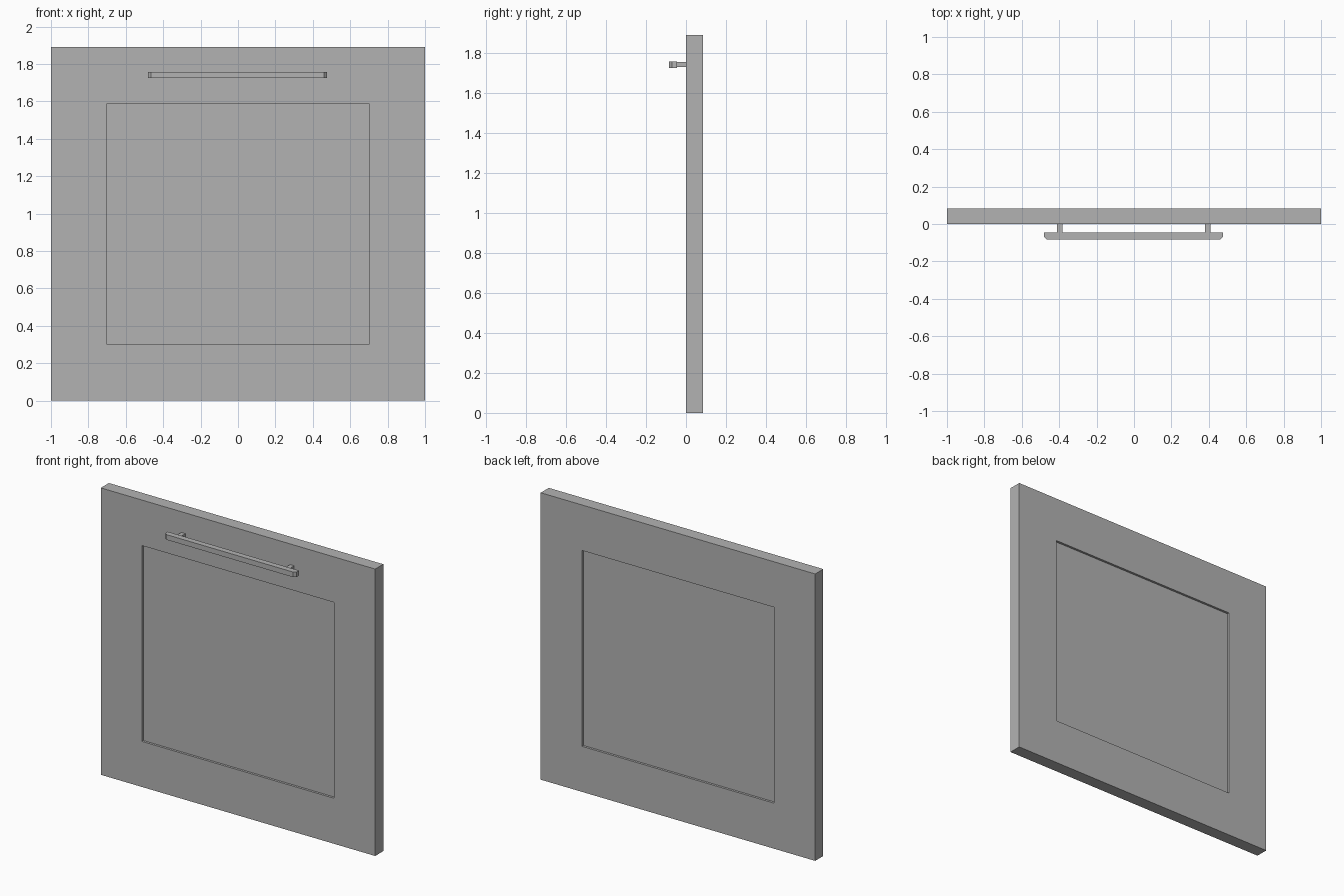
import bpy
import bmesh
from mathutils import Vector

if "Cube" in bpy.data.objects:
    bpy.data.objects.remove(bpy.data.objects["Cube"], do_unlink=True)

grey = bpy.data.materials.new("plain grey")
grey.use_nodes = True
COLOUR = (0.45, 0.45, 0.45, 1)
grey.diffuse_color = COLOUR
grey.node_tree.nodes["Principled BSDF"].inputs["Base Color"].default_value = COLOUR


def finish(name, bm):
    bmesh.ops.recalc_face_normals(bm, faces=bm.faces[:])
    mesh = bpy.data.meshes.new(name)
    bm.to_mesh(mesh)
    bm.free()
    mesh.materials.append(grey)
    obj = bpy.data.objects.new(name, mesh)
    bpy.context.collection.objects.link(obj)
    return obj


def box(low, high):
    low, high = Vector(low), Vector(high)
    bm = bmesh.new()
    bmesh.ops.create_cube(bm, size=1)
    bmesh.ops.scale(bm, vec=high - low, verts=bm.verts[:])
    bmesh.ops.translate(bm, vec=(low + high) / 2, verts=bm.verts[:])
    return bm


# Door slab with a shallow square recess on the front and back
THICKNESS, RECESS = 0.084, 0.015
bm = box((-1, 0, 0), (1, THICKNESS, 1.89))
bm.normal_update()
for face in [f for f in bm.faces if abs(f.normal.y) > 0.9]:
    inward = -face.normal.copy()
    bmesh.ops.inset_region(bm, faces=[face], thickness=0.3, use_even_offset=True)
    walls = bmesh.ops.extrude_discrete_faces(bm, faces=[face])
    floor = walls["faces"][0]
    bmesh.ops.translate(bm, vec=inward * RECESS, verts=floor.verts[:])
finish("door_panel", bm)

# Handle bar with its front corners chamfered at both ends
HANDLE_X, HANDLE_Z = -0.002, 1.741
bm = box((HANDLE_X - 0.478, -THICKNESS, HANDLE_Z - 0.017),
         (HANDLE_X + 0.478, -0.046, HANDLE_Z + 0.017))
corners = [e for e in bm.edges
           if all(v.co.y < -0.08 for v in e.verts)
           and abs(e.verts[0].co.x - e.verts[1].co.x) < 0.01]
bmesh.ops.bevel(bm, geom=corners, offset=0.015, segments=1, affect="EDGES")
finish("handle_bar", bm)

# Posts joining the bar to the door
for side, name in ((-1, "right_handle_post"), (1, "left_handle_post")):
    x = HANDLE_X + side * 0.396
    finish(name, box((x - 0.0145, -0.046, HANDLE_Z - 0.0125),
                     (x + 0.0145, 0, HANDLE_Z + 0.0125)))
